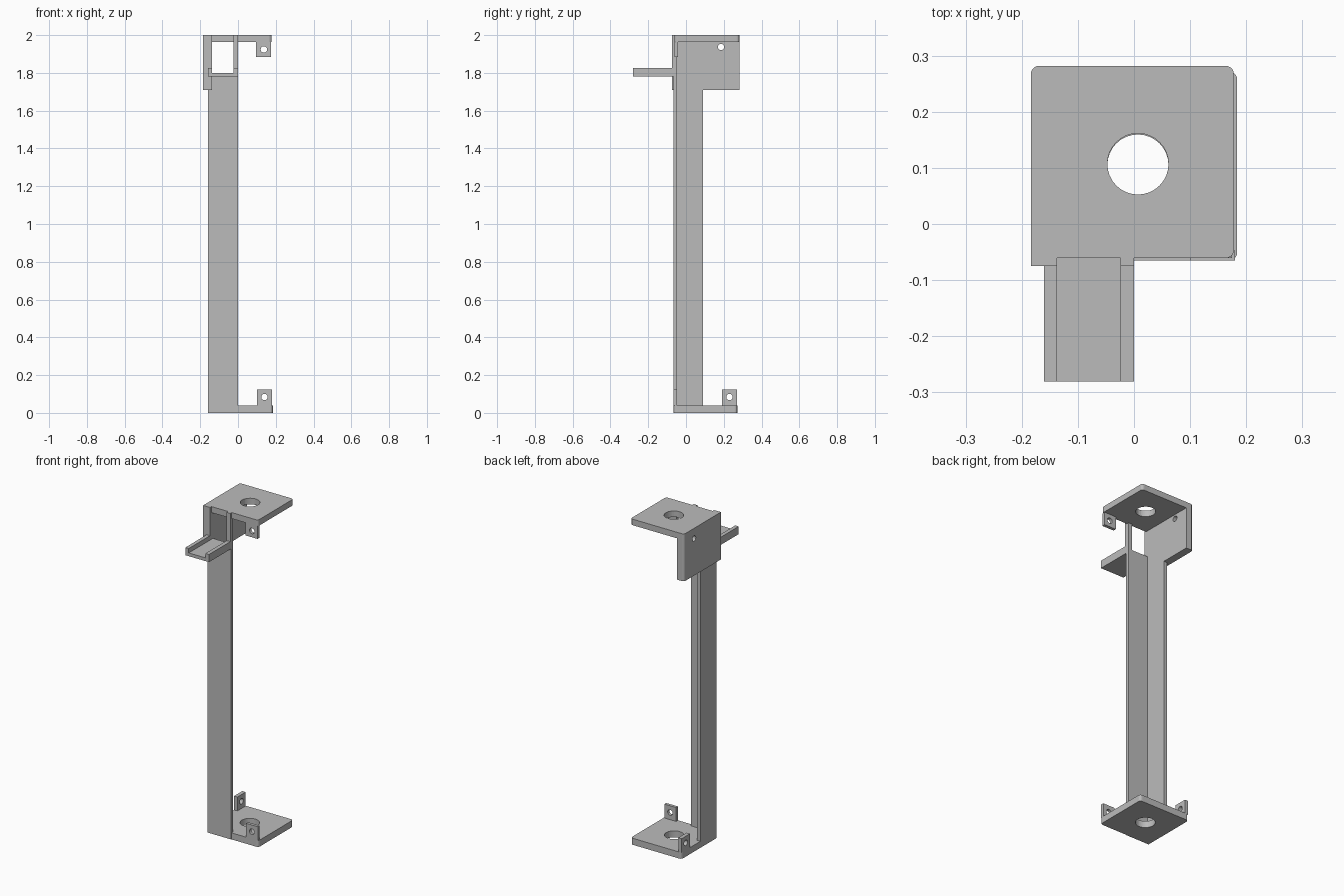
import bpy, bmesh, math
from mathutils import Matrix

if "Cube" in bpy.data.objects:
    bpy.data.objects.remove(bpy.data.objects["Cube"])

grey = bpy.data.materials.new("light_grey")
grey.diffuse_color = (0.5, 0.5, 0.5, 1)
grey.use_nodes = True
grey.node_tree.nodes["Principled BSDF"].inputs["Base Color"].default_value = grey.diffuse_color


def prism(name, pts, z0, z1):
    """Extrude a flat outline (x, y) from z0 to z1."""
    bm = bmesh.new()
    face = bm.faces.new([bm.verts.new((x, y, z0)) for x, y in pts])
    top = bmesh.ops.extrude_face_region(bm, geom=[face])["geom"]
    bmesh.ops.translate(bm, vec=(0, 0, z1 - z0),
                        verts=[v for v in top if isinstance(v, bmesh.types.BMVert)])
    bmesh.ops.recalc_face_normals(bm, faces=bm.faces)
    mesh = bpy.data.meshes.new(name)
    bm.to_mesh(mesh)
    bm.free()
    ob = bpy.data.objects.new(name, mesh)
    bpy.context.collection.objects.link(ob)
    mesh.materials.append(grey)
    return ob


def rounded(x0, x1, y0, y1, radii, n=5):
    """Rectangle outline; radii for front-left, front-right, back-right, back-left."""
    pts = []
    corners = [(x0, y0, 1, 1), (x1, y0, -1, 1), (x1, y1, -1, -1), (x0, y1, 1, -1)]
    for i, ((x, y, sx, sy), r) in enumerate(zip(corners, radii)):
        if r == 0:
            pts.append((x, y))
            continue
        for k in range(n + 1):
            a = math.pi + (i + k / n) * math.pi / 2
            pts.append((x + sx * r + r * math.cos(a), y + sy * r + r * math.sin(a)))
    return pts


def box(name, x0, x1, y0, y1, z0, z1, radii=(0, 0, 0, 0)):
    return prism(name, rounded(x0, x1, y0, y1, radii), z0, z1)


def drill(ob, axis, centre, radius, depth=0.15):
    """Cut a round hole along the given axis."""
    bm = bmesh.new()
    bmesh.ops.create_cone(bm, cap_ends=True, segments=32, radius1=radius,
                          radius2=radius, depth=depth)
    turn = {"x": Matrix.Rotation(math.pi / 2, 4, "Y"),
            "y": Matrix.Rotation(math.pi / 2, 4, "X"),
            "z": Matrix.Identity(4)}[axis]
    bm.transform(Matrix.Translation(centre) @ turn)
    mesh = bpy.data.meshes.new(ob.name + "_cutter")
    bm.to_mesh(mesh)
    bm.free()
    mesh.materials.append(grey)
    cutter = bpy.data.objects.new(mesh.name, mesh)
    bpy.context.collection.objects.link(cutter)
    cutter.hide_render = True
    cutter.hide_set(True)
    mod = ob.modifiers.new("hole", "BOOLEAN")
    mod.operation, mod.object, mod.solver = "DIFFERENCE", cutter, "EXACT"


R = 0.015
XL, XI = -0.16, -0.137          # outer and inner face of the column's side wall
YF, YI = -0.067, -0.047         # outer and inner face of the column's front wall
Z_SHELF, Z_FLOOR, Z_RIM = 1.78, 1.80, 1.827
Z_HEAD, Z_PLATE = 1.71, 1.963

# Base plate and its two drilled tabs
base = box("base_plate", XL, 0.184, -0.065, 0.272, 0, 0.04, (0, R, R, R))
drill(base, "z", (0.007, 0.105, 0.02), 0.0545)
tab = box("base_front_tab", 0.1, 0.18, -0.065, YI, 0.04, 0.125)
drill(tab, "y", (0.14, -0.055, 0.084), 0.017)
tab = box("base_side_tab", XL, XI, 0.19, 0.27, 0.04, 0.125)
drill(tab, "x", (-0.15, 0.23, 0.084), 0.017)

# L-section column
prism("column", [(XL, YF), (0, YF), (0, YI), (XI, YI), (XI, 0.09), (XL, 0.09)],
      0.0, Z_SHELF)

# Shelf tray with raised rims
box("shelf_floor", XL, 0, -0.281, YI, Z_SHELF, Z_FLOOR)
for name, x0, x1 in (("left", XL, XI), ("right", -0.024, 0)):
    box("shelf_rim_" + name, x0, x1, -0.281, -0.075, Z_FLOOR, Z_RIM)
box("window_post", -0.024, 0, -0.075, YI, Z_FLOOR, 2.0)

# Head: side panel, top plate and drilled front tab
panel = box("head_side_panel", -0.184, XI, -0.075, 0.282, Z_HEAD, 2.0, (0, 0, 0, R))
drill(panel, "x", (-0.16, 0.185, 1.937), 0.017)
top = box("top_plate", XI, 0.178, -0.061, 0.282, Z_PLATE, 2.0, (0, R, R, 0))
drill(top, "z", (0.007, 0.107, 1.98), 0.0545)
tab = box("head_front_tab", 0.095, 0.175, -0.061, -0.042, 1.885, Z_PLATE)
drill(tab, "y", (0.137, -0.05, 1.924), 0.017)
